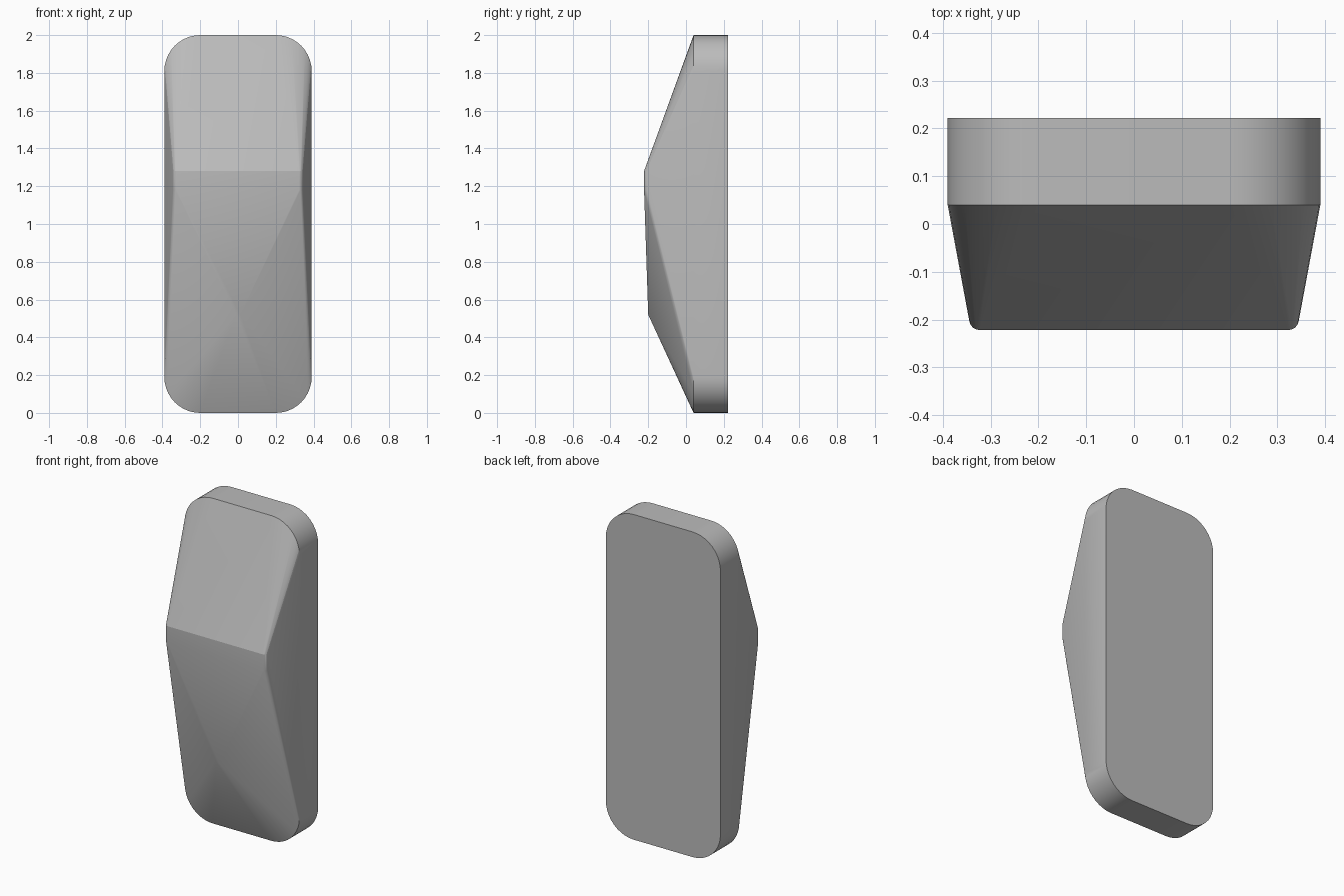
import bpy, bmesh, math

cube = bpy.data.objects.get("Cube")
if cube:
    bpy.data.objects.remove(cube, do_unlink=True)

grey = bpy.data.materials.new("plain grey")
grey.use_nodes = True
colour = (0.5, 0.5, 0.5, 1)
grey.diffuse_color = colour
grey.node_tree.nodes["Principled BSDF"].inputs["Base Color"].default_value = colour

HALF_W, HEIGHT, RADIUS, STEPS = 0.39, 2.0, 0.19, 10
BACK, RIM, FRONT = 0.222, 0.04, -0.222


def rounded_outline():
    """Rounded rectangle in x and z."""
    points = []
    for quarter, (sx, sz) in enumerate([(1, 1), (-1, 1), (-1, -1), (1, -1)]):
        cx = sx * (HALF_W - RADIUS)
        cz = HEIGHT / 2 + sz * (HEIGHT / 2 - RADIUS)
        for i in range(STEPS + 1):
            a = math.pi / 2 * (quarter + i / STEPS)
            points.append((cx + RADIUS * math.cos(a), cz + RADIUS * math.sin(a)))
    return points


bm = bmesh.new()

# Rounded back plate
for x, z in rounded_outline():
    for y in (RIM, BACK):
        bm.verts.new((x, y, z))

# Short front ridge with softened side corners
soft = 0.022
for side in (-1, 1):
    for i in range(5):
        a = math.radians(80) * i / 4
        x = side * (0.323 + soft * math.sin(a))
        y = FRONT + soft * (1 - math.cos(a))
        for z in (1.28, 1.18):
            bm.verts.new((x, y, z))

    # Low point of the faceted front
    bm.verts.new((side * 0.012, -0.2, 0.52))

# Wrap all the points in one faceted shell
hull = bmesh.ops.convex_hull(bm, input=bm.verts)
spare = [v for v in bm.verts if not v.link_faces]
bmesh.ops.delete(bm, geom=spare, context="VERTS")
bmesh.ops.dissolve_limit(bm, angle_limit=math.radians(0.5),
                         verts=bm.verts, edges=bm.edges)
bmesh.ops.recalc_face_normals(bm, faces=bm.faces)

mesh = bpy.data.meshes.new("faceted_block")
bm.to_mesh(mesh)
bm.free()
mesh.materials.append(grey)
block = bpy.data.objects.new("faceted_block", mesh)
bpy.context.collection.objects.link(block)

bpy.ops.object.select_all(action="DESELECT")
block.select_set(True)
bpy.context.view_layer.objects.active = block
bpy.ops.object.shade_smooth_by_angle(angle=math.radians(14))
